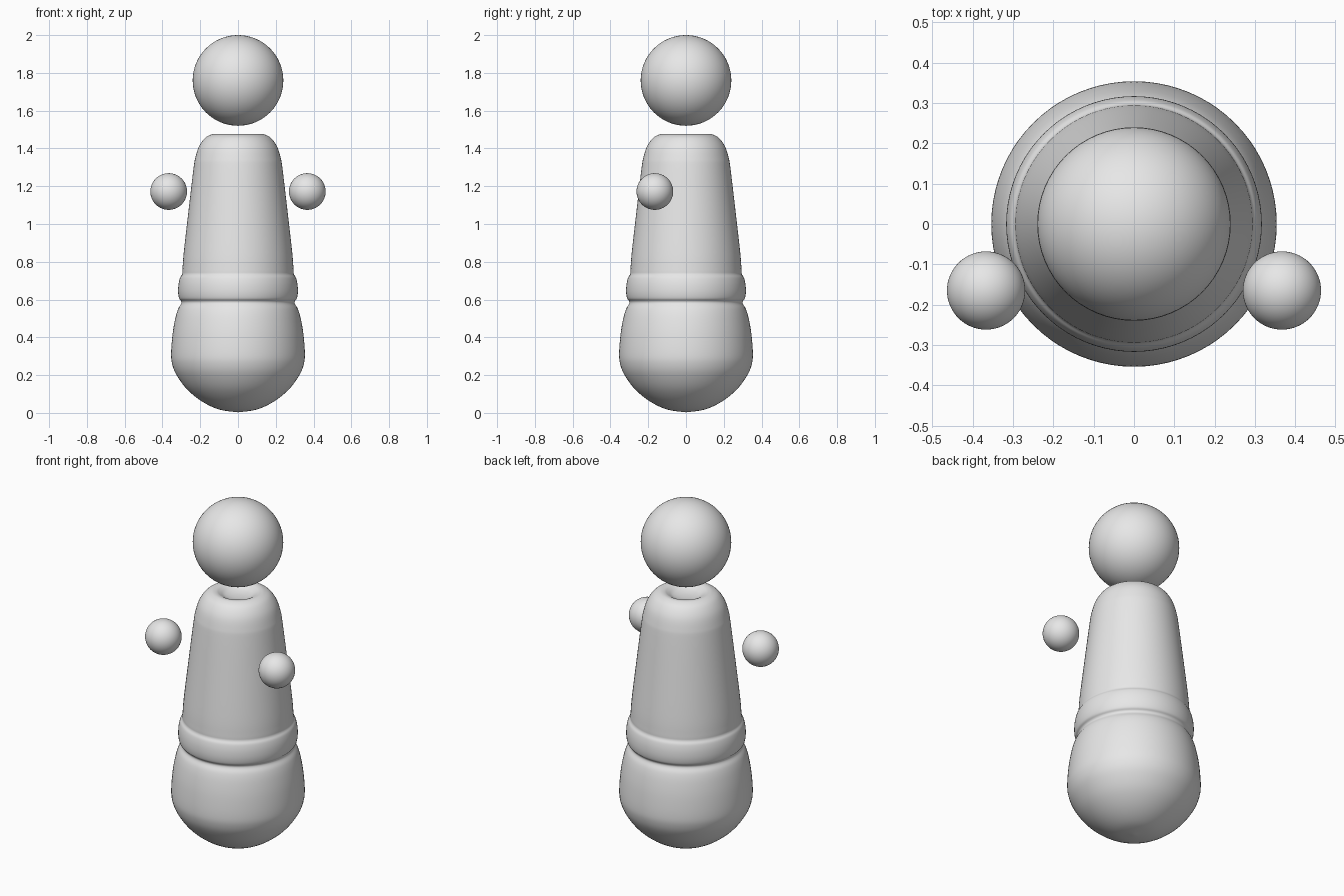
import bpy, bmesh, math
from mathutils import Vector

if "Cube" in bpy.data.objects:
    bpy.data.objects.remove(bpy.data.objects["Cube"])

mat = bpy.data.materials.new("light_grey")
mat.diffuse_color = (0.8, 0.8, 0.8, 1)
mat.use_nodes = True
mat.node_tree.nodes["Principled BSDF"].inputs["Base Color"].default_value = mat.diffuse_color


def finish(bm, name):
    for f in bm.faces:
        f.smooth = True
    me = bpy.data.meshes.new(name)
    bm.to_mesh(me)
    bm.free()
    me.materials.append(mat)
    ob = bpy.data.objects.new(name, me)
    bpy.context.collection.objects.link(ob)
    return ob


def ball(name, r, loc):
    bm = bmesh.new()
    bmesh.ops.create_uvsphere(bm, u_segments=64, v_segments=32, radius=r)
    bmesh.ops.translate(bm, vec=loc, verts=bm.verts)
    return finish(bm, name)


def smooth_curve(pts, steps=5):
    # Catmull-Rom interpolation of the profile
    out = []
    for i in range(len(pts) - 1):
        p0, p1 = Vector(pts[max(i - 1, 0)]), Vector(pts[i])
        p2, p3 = Vector(pts[i + 1]), Vector(pts[min(i + 2, len(pts) - 1)])
        for k in range(steps):
            t = k / steps
            out.append(0.5 * (2 * p1 + (p2 - p0) * t + (2 * p0 - 5 * p1 + 4 * p2 - p3) * t ** 2
                              + (3 * p1 - p0 - 3 * p2 + p3) * t ** 3))
    out.append(Vector(pts[-1]))
    return out


def lathe(name, pts, n=80):
    bm = bmesh.new()
    rings = []
    for r, z in smooth_curve(pts):
        if r < 1e-5:
            rings.append([bm.verts.new((0, 0, z))] * n)
        else:
            rings.append([bm.verts.new((r * math.cos(2 * math.pi * i / n),
                                        r * math.sin(2 * math.pi * i / n), z)) for i in range(n)])
    for a, b in zip(rings, rings[1:]):
        for i in range(n):
            j = (i + 1) % n
            bm.faces.new(list(dict.fromkeys((a[i], a[j], b[j], b[i]))))
    bmesh.ops.recalc_face_normals(bm, faces=bm.faces)
    return finish(bm, name)


# body: rounded base, belt band, tapering torso with a shallow dished top
lathe("body", [
    (0, 0.003), (0.10, 0.018), (0.19, 0.06), (0.27, 0.125), (0.325, 0.2), (0.349, 0.26),
    (0.354, 0.32), (0.346, 0.42), (0.332, 0.5), (0.317, 0.55), (0.301, 0.578), (0.301, 0.592),
    (0.312, 0.607), (0.317, 0.64), (0.315, 0.68), (0.307, 0.715), (0.296, 0.735), (0.294, 0.76),
    (0.287, 0.85), (0.262, 1.07), (0.236, 1.29), (0.226, 1.35), (0.207, 1.41), (0.175, 1.455),
    (0.14, 1.474), (0.115, 1.475), (0.095, 1.466), (0.07, 1.452), (0.035, 1.444), (0, 1.442)])

# floating head and hands
ball("head", 0.24, (0, 0, 1.76))
for side, name in ((-1, "left_hand"), (1, "right_hand")):
    ball(name, 0.097, (side * 0.367, -0.165, 1.172))
